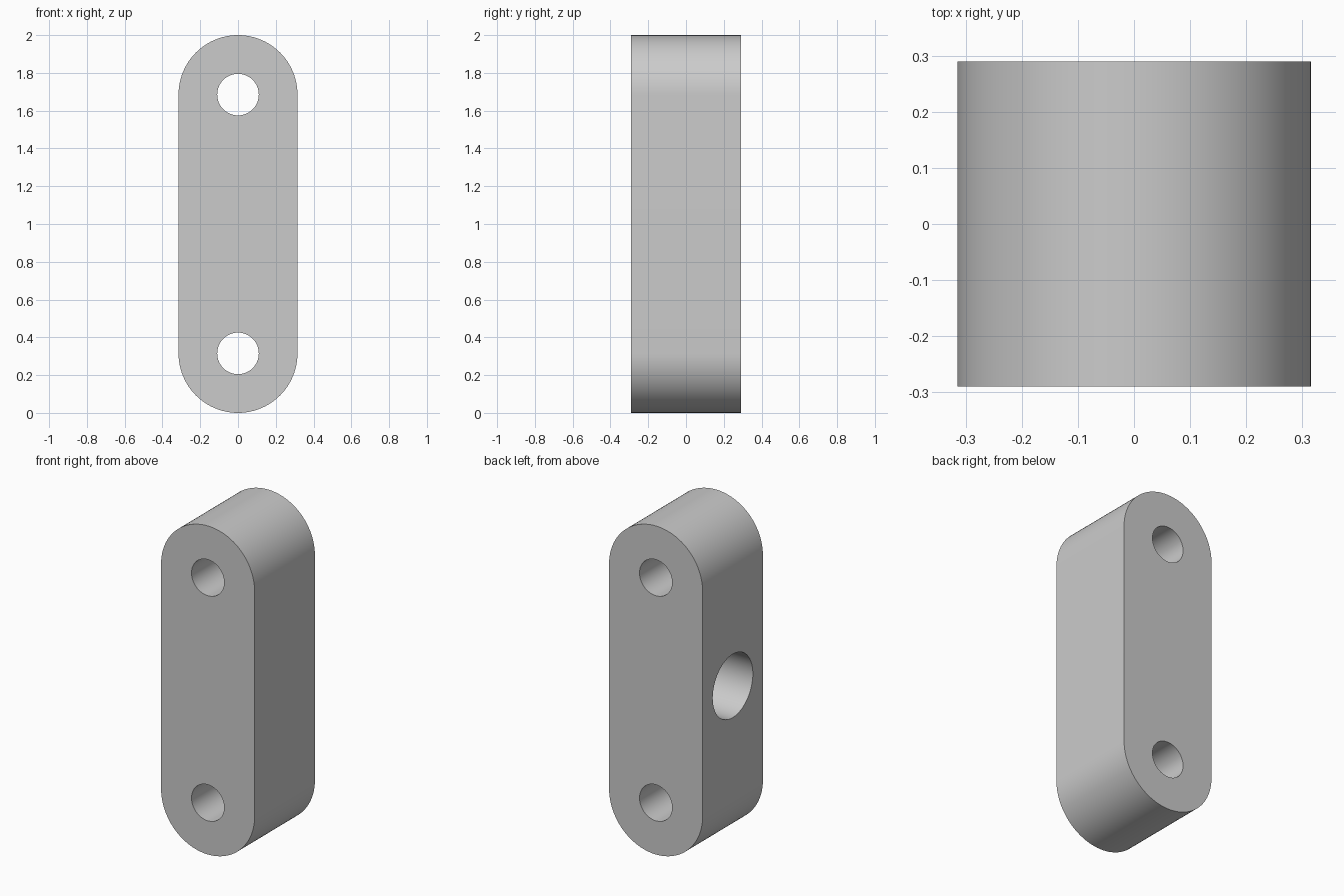
import bpy
import bmesh
from math import sin, cos, pi, radians

cube = bpy.data.objects.get("Cube")
if cube:
    bpy.data.objects.remove(cube, do_unlink=True)

RADIUS = 0.315        # half width and end radius
HALF_DEPTH = 0.29
PIN_RADIUS = 0.11
SOCKET_RADIUS = 0.193
SOCKET_DEPTH = 0.42
ENDS = (RADIUS, 2 - RADIUS)
STEPS = 48

grey = bpy.data.materials.new("light_grey")
grey.use_nodes = True
colour = (0.6, 0.6, 0.6, 1)
grey.diffuse_color = colour
grey.node_tree.nodes["Principled BSDF"].inputs["Base Color"].default_value = colour

# Link body: rounded-end outline extruded front to back
bm = bmesh.new()
outline = []
for centre, start in ((ENDS[1], 0), (ENDS[0], pi)):
    for i in range(STEPS + 1):
        a = start + pi * i / STEPS
        outline.append(bm.verts.new((RADIUS * cos(a), -HALF_DEPTH, centre + RADIUS * sin(a))))
front = bm.faces.new(outline)
extruded = bmesh.ops.extrude_face_region(bm, geom=[front])["geom"]
bmesh.ops.translate(bm, vec=(0, 2 * HALF_DEPTH, 0),
                    verts=[g for g in extruded if isinstance(g, bmesh.types.BMVert)])
bmesh.ops.recalc_face_normals(bm, faces=bm.faces)
mesh = bpy.data.meshes.new("link_body")
bm.to_mesh(mesh)
bm.free()
body = bpy.data.objects.new("link_body", mesh)
bpy.context.collection.objects.link(body)
mesh.materials.append(grey)


def drill(name, radius, length, location, rotation):
    """Cut a round hole in the body and remove the cutter."""
    bpy.ops.mesh.primitive_cylinder_add(vertices=64, radius=radius, depth=length,
                                        location=location, rotation=rotation)
    cutter = bpy.context.object
    cutter.name = name
    cutter.hide_render = True
    cutter.data.materials.append(grey)
    bpy.ops.object.select_all(action="DESELECT")
    body.select_set(True)
    bpy.context.view_layer.objects.active = body
    cut = body.modifiers.new(name, "BOOLEAN")
    cut.operation = "DIFFERENCE"
    cut.solver = "EXACT"
    cut.object = cutter
    bpy.ops.object.modifier_apply(modifier=cut.name)
    bpy.data.objects.remove(cutter, do_unlink=True)


# Pin holes through both ends
for z in ENDS:
    drill("pin_hole", PIN_RADIUS, 1, (0, 0, z), (pi / 2, 0, 0))

# Blind socket in the middle of one side
drill("side_socket", SOCKET_RADIUS, 2 * SOCKET_DEPTH, (-RADIUS, 0, 1), (0, pi / 2, 0))

# Smooth curved walls, crisp rims
bpy.ops.object.shade_smooth_by_angle(angle=radians(30))
